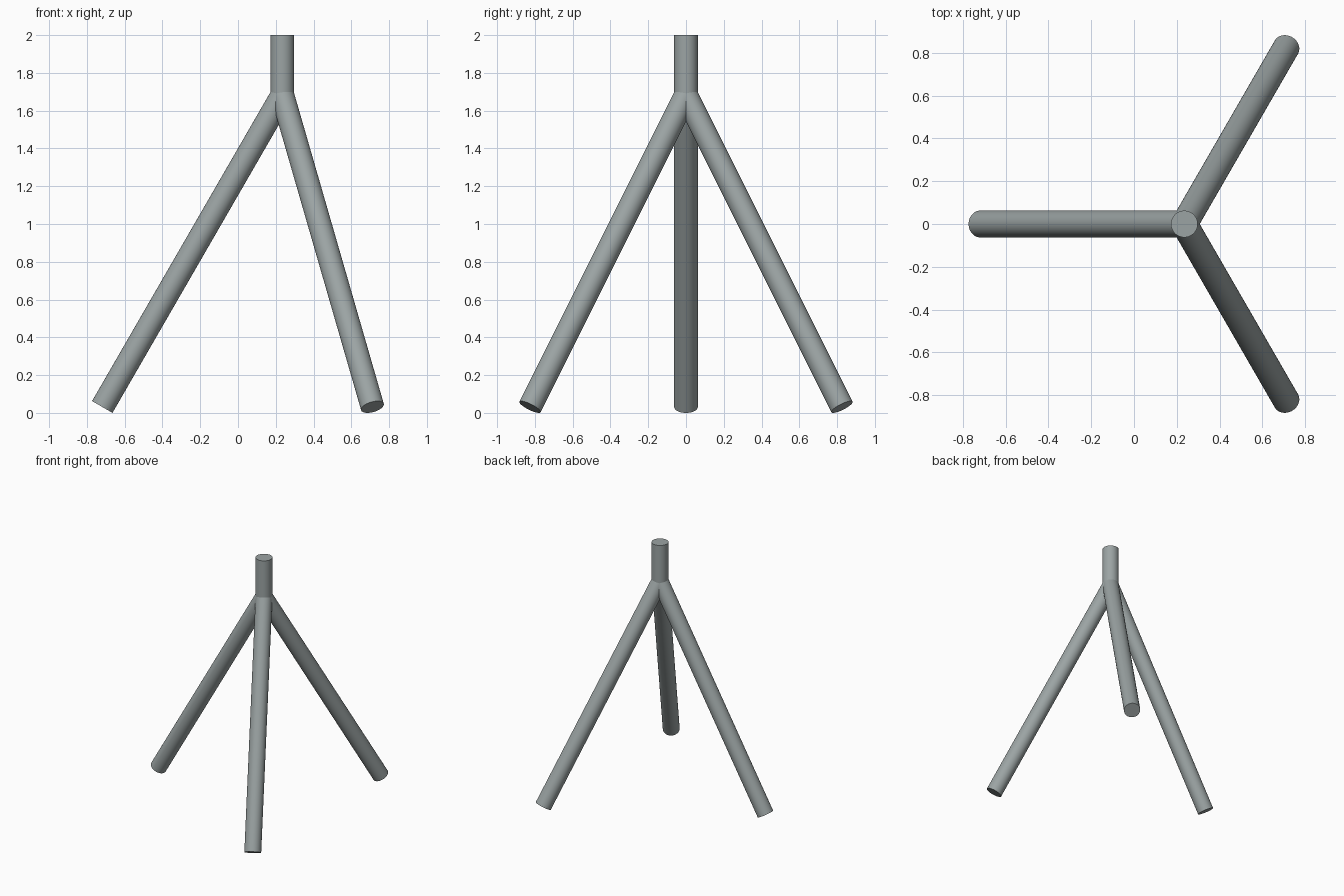
import bpy, math
from mathutils import Vector

if "Cube" in bpy.data.objects:
    bpy.data.objects.remove(bpy.data.objects["Cube"])

R = 0.0625                      # tube radius
TILT = math.radians(30)         # leg angle from vertical
JOINT_Z = 1.683                 # height where the tube axes meet
CX = 0.235                      # hub position along x

steel = bpy.data.materials.new("grey steel")
steel.diffuse_color = (0.33, 0.37, 0.37, 1)
steel.use_nodes = True
steel.node_tree.nodes["Principled BSDF"].inputs["Base Color"].default_value = steel.diffuse_color


def tube(name, a, b):
    """Capped round tube from point a to point b."""
    a, b = Vector(a), Vector(b)
    d = b - a
    bpy.ops.mesh.primitive_cylinder_add(vertices=48, radius=R, depth=d.length,
                                        location=(a + b) / 2)
    ob = bpy.context.object
    ob.rotation_euler = d.to_track_quat('Z', 'Y').to_euler()
    ob.name = name
    ob.data.materials.append(steel)
    bpy.ops.object.shade_smooth_by_angle(angle=math.radians(30))
    return ob


# Short vertical post at the top
tube("top_post", (CX, 0, JOINT_Z), (CX, 0, 2))

# Three splayed legs, cut square so the lowest rim touches the floor
foot_z = R * math.sin(TILT)
spread = (JOINT_Z - foot_z) * math.tan(TILT)
for name, deg in (("left_leg", 180), ("front_leg", -60), ("back_leg", 60)):
    t = math.radians(deg)
    tube(name, (CX, 0, JOINT_Z),
         (CX + spread * math.cos(t), spread * math.sin(t), foot_z))
